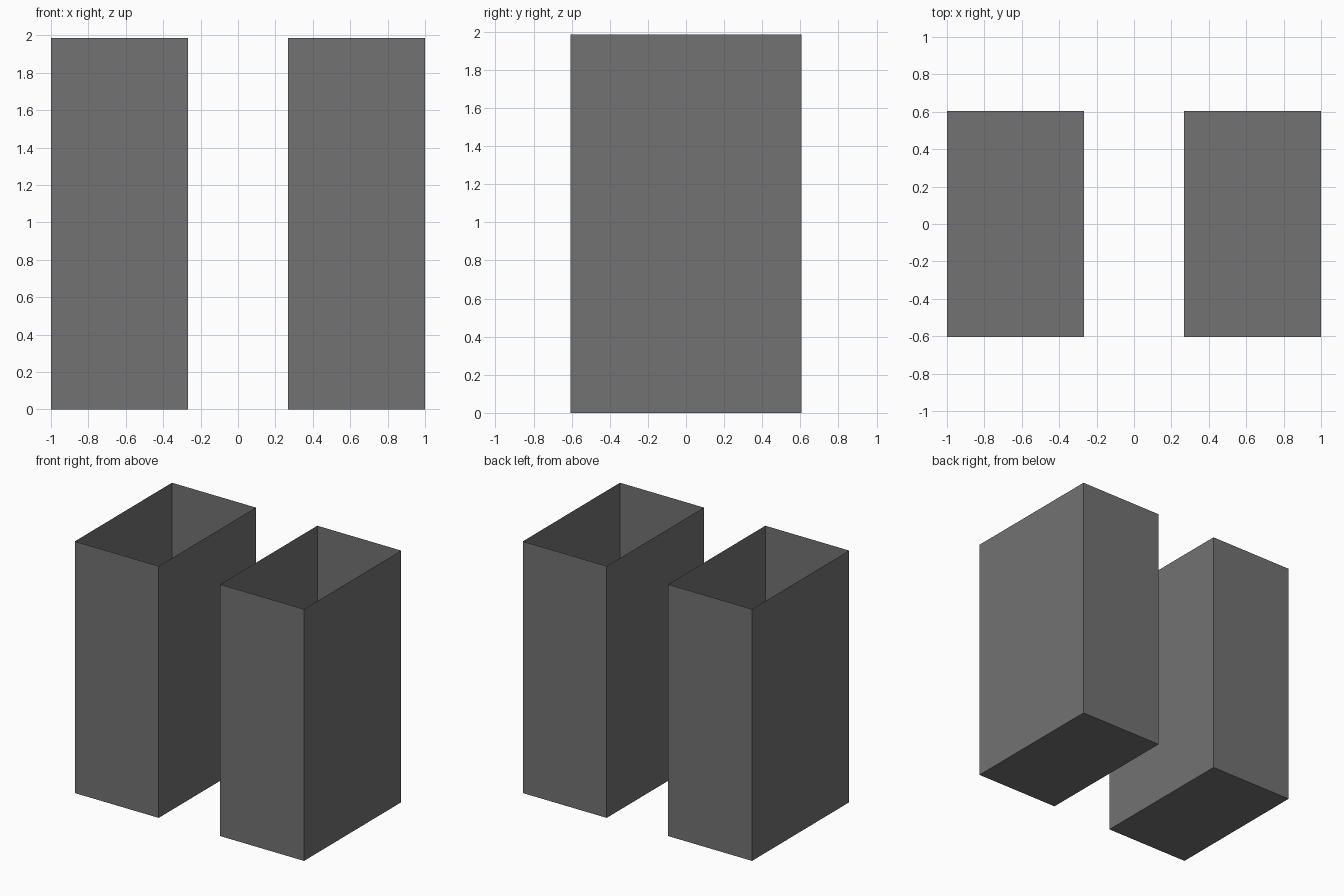
import bpy
import bmesh

cube = bpy.data.objects.get("Cube")
if cube:
    bpy.data.objects.remove(cube, do_unlink=True)

INNER, OUTER, DEPTH, HEIGHT = 0.268, 1.0, 1.21, 1.985
GREY = (0.17, 0.17, 0.17, 1.0)

mat = bpy.data.materials.new("plain grey")
mat.use_nodes = True
mat.diffuse_color = GREY
mat.node_tree.nodes["Principled BSDF"].inputs["Base Color"].default_value = GREY


def open_box(name, side):
    """Thin-walled box with a floor and no lid."""
    bm = bmesh.new()
    bmesh.ops.create_cube(bm, size=1.0)
    bmesh.ops.scale(bm, vec=(OUTER - INNER, DEPTH, HEIGHT), verts=bm.verts)
    lid = [f for f in bm.faces if f.normal.z > 0.5]
    bmesh.ops.delete(bm, geom=lid, context="FACES_ONLY")
    mesh = bpy.data.meshes.new(name)
    bm.to_mesh(mesh)
    bm.free()
    mesh.materials.append(mat)
    obj = bpy.data.objects.new(name, mesh)
    obj.location = (side * (INNER + OUTER) / 2, 0, HEIGHT / 2)
    bpy.context.collection.objects.link(obj)


# Matching pair of open boxes
open_box("left_box", 1)
open_box("right_box", -1)
